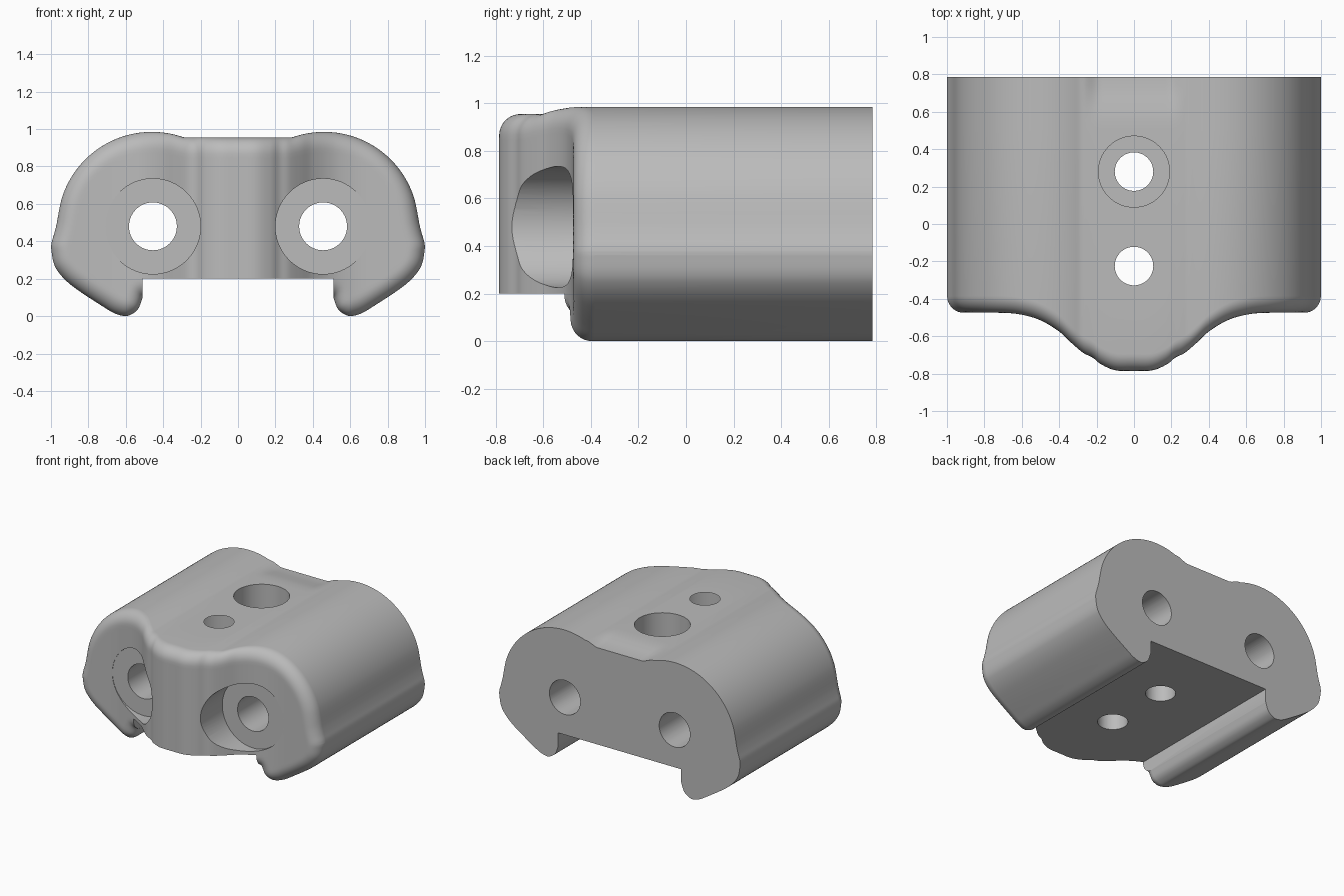
import bpy, bmesh, math
from mathutils import Vector

cube = bpy.data.objects.get("Cube")
if cube:
    bpy.data.objects.remove(cube, do_unlink=True)

BACK, FLOOR, LIP, TIP = 0.785, 0.2, 0.51, 0.9988
FILLET = 0.09
HUMP_X, HUMP_Z, HUMP_R = 0.46, 0.48, 0.505
VALLEY = 0.955

# Plan of the front (x, y), underside of the hooked lip and upper flank (x, z)
NOSE = [(0, -.785), (.1, -.782), (.18, -.748), (.22, -.715), (.27, -.69), (.33, -.64),
        (.4, -.575), (.5, -.515), (.6, -.485), (.7, -.475), (1, -.475)]
HOOK = [(.51, .1), (.53, .045), (.56, .015), (.6, 0), (.66, .015), (.72, .05),
        (.85, .135), (.92, .19), (.97, .25), (.99, .3), (1, .37)]
FLANK = [(.945, .621), (.958, .56), (.968, .5), (.983, .44), (.995, .4), (1, .37)]


def curve(knots, x):
    """Smooth cubic interpolation through the knots."""
    n = len(knots)
    i = next((k for k in range(n - 1) if x <= knots[k + 1][0]), n - 2)

    def slope(k):
        a, b = knots[max(k - 1, 0)], knots[min(k + 1, n - 1)]
        return (b[1] - a[1]) / (b[0] - a[0])

    (x0, y0), (x1, y1) = knots[i], knots[i + 1]
    h = x1 - x0
    t = min(max((x - x0) / h, 0), 1)
    s = 1 - t
    return (y0 * s * s * (1 + 2 * t) + y1 * t * t * (1 + 2 * s)
            + h * t * s * (s * slope(i) - t * slope(i + 1)))


def top(x):
    if x > FLANK[0][0]:
        return curve(FLANK, x)
    arc = HUMP_Z + math.sqrt(max(HUMP_R ** 2 - (x - HUMP_X) ** 2, 0))
    return max(arc, VALLEY) if x < HUMP_X else arc


def smooth(t):
    t = min(max(t, 0), 1)
    return t * t * (3 - 2 * t)


# Columns across half the body, denser towards the lip wall and the side
INNER, OUTER = 36, 56
xs = [LIP * i / INNER for i in range(INNER)]
xs += [LIP + (TIP - LIP) * (1 - math.cos(math.pi * i / OUTER)) / 2 for i in range(OUTER + 1)]
outline = [Vector((x, top(x))) for x in xs]
outline += [Vector((x, curve(HOOK, x))) for x in reversed(xs[INNER:])]


def front_y(x, z):
    """Front surface with a rounded rim that follows the outline."""
    p = Vector((x, z))
    d = FILLET
    for a, b in zip(outline, outline[1:]):
        ab = b - a
        t = min(max((p - a).dot(ab) / max(ab.length_squared, 1e-12), 0), 1)
        d = min(d, (p - a - ab * t).length)
    return curve(NOSE, x) + FILLET - math.sqrt(max(FILLET ** 2 - (FILLET - d) ** 2, 0))


# Body: one closed section per column, lofted sideways
UP, LOW = 26, 14
bm = bmesh.new()
rings = []
for i, x in enumerate(xs):
    z1 = top(x)
    split = FLOOR + 0.17 * max(0, (x - LIP) / (1 - LIP))
    pts = []
    for k in range(UP + 1):
        z = split + (z1 - split) * math.sin(math.pi / 2 * k / UP)
        pts.append((x, front_y(x, z), z))
    for y in (0.5, 0.56, 0.62, 0.68, 0.74, BACK):
        dip = 0.03 * smooth((y - 0.54) / 0.24) * smooth((0.28 - x) / 0.1)
        pts.append((x, y, z1 - dip))
    pts.append((x, BACK, split))
    core = len(pts)
    if i >= INNER:
        z0 = curve(HOOK, x)
        pts.append((x, BACK, z0))
        for k in range(LOW):
            z = z0 + (split - z0) * (1 - math.cos(math.pi / 2 * k / LOW))
            pts.append((x, front_y(x, z), z))
    rings.append([bm.verts.new(p) for p in pts])

for i in range(len(xs) - 1):
    a, b = rings[i], rings[i + 1]
    n = len(a) if i >= INNER else core
    for k in range(n):
        m = (k + 1) % n
        bm.faces.new((a[k], a[m], b[m], b[k]))
bm.faces.new(rings[INNER][core - 1:] + rings[INNER][:1])   # inner wall of the lip
bm.faces.new(rings[-1])                                    # side end
bmesh.ops.recalc_face_normals(bm, faces=bm.faces)

# Mirror to the other half
bmesh.ops.mirror(bm, geom=bm.verts[:] + bm.edges[:] + bm.faces[:], axis='X', merge_dist=1e-5)
bmesh.ops.recalc_face_normals(bm, faces=bm.faces)

mesh = bpy.data.meshes.new("mount_block")
bm.to_mesh(mesh)
bm.free()
body = bpy.data.objects.new("mount_block", mesh)
bpy.context.collection.objects.link(body)

grey = bpy.data.materials.new("plain_grey")
grey.use_nodes = True
colour = (0.5, 0.5, 0.5, 1)
grey.diffuse_color = colour
grey.node_tree.nodes["Principled BSDF"].inputs["Base Color"].default_value = colour
mesh.materials.append(grey)


def select(ob):
    bpy.ops.object.select_all(action='DESELECT')
    ob.select_set(True)
    bpy.context.view_layer.objects.active = ob


def drill(start, end, radius):
    """Cut a round hole between two points."""
    a, b = Vector(start), Vector(end)
    bpy.ops.mesh.primitive_cylinder_add(
        vertices=64, radius=radius, depth=(b - a).length, location=(a + b) / 2,
        rotation=(b - a).to_track_quat('Z', 'Y').to_euler())
    cutter = bpy.context.object
    cutter.name = "hole_cutter"
    cutter.hide_render = True
    cutter.data.materials.append(grey)
    select(body)
    mod = body.modifiers.new("hole", 'BOOLEAN')
    mod.operation, mod.solver, mod.object = 'DIFFERENCE', 'EXACT', cutter
    bpy.ops.object.modifier_apply(modifier=mod.name)
    bpy.data.objects.remove(cutter, do_unlink=True)


# Horizontal bolt holes with counterbores in the front
for x in (-0.455, 0.455):
    drill((x, -1, 0.48), (x, -0.472, 0.48), 0.255)
    drill((x, -1, 0.48), (x, 1, 0.48), 0.128)

# Vertical bolt holes with deep counterbores in the top
for y in (0.28, -0.225):
    drill((0, y, 1.2), (0, y, 0.45), 0.19)
    drill((0, y, 1.2), (0, y, -0.1), 0.103)

select(body)
bpy.ops.object.shade_smooth_by_angle(angle=math.radians(32))
